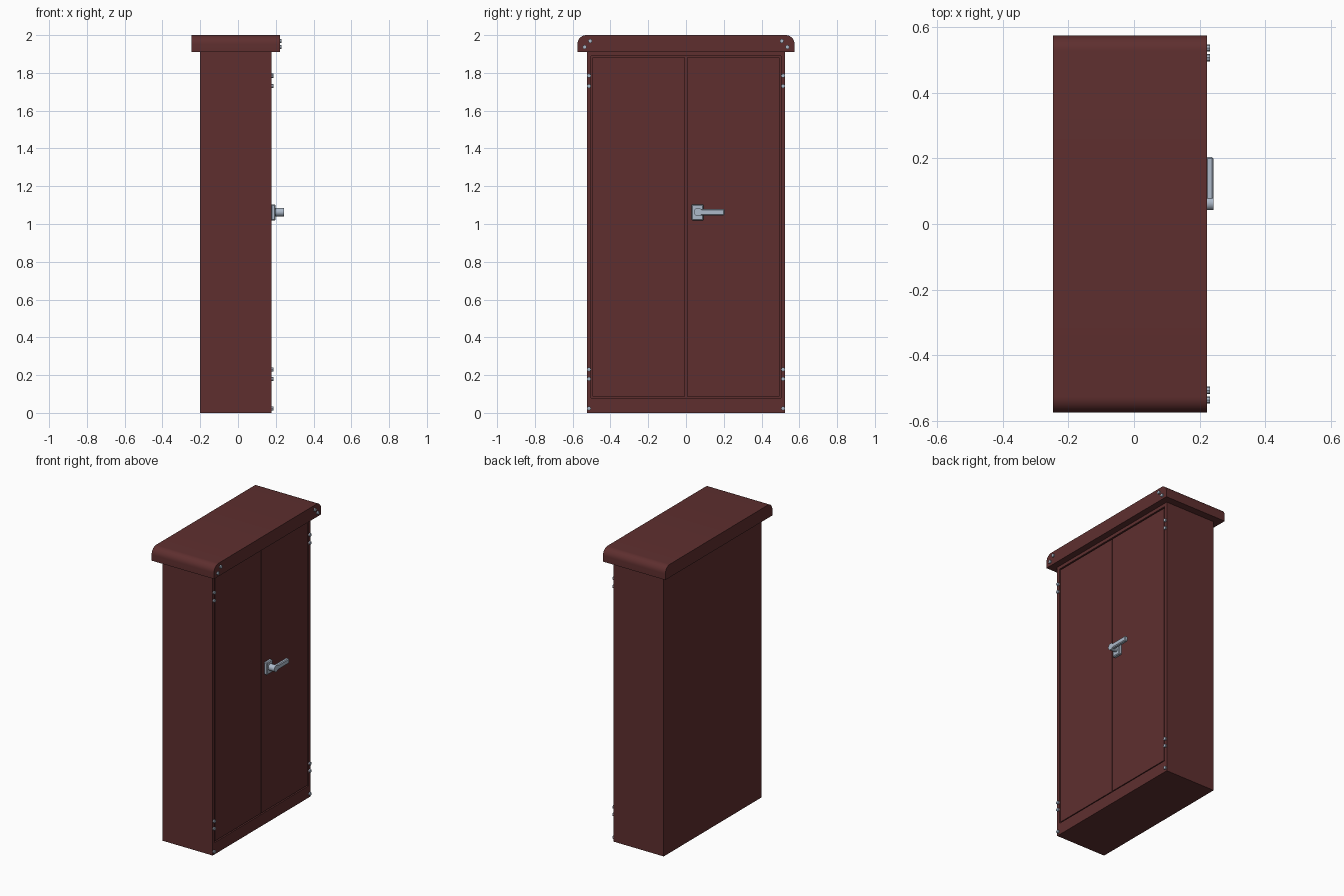
import bpy, bmesh, math
from mathutils import Matrix, Vector

if "Cube" in bpy.data.objects:
    bpy.data.objects.remove(bpy.data.objects["Cube"])


def material(name, colour):
    m = bpy.data.materials.new(name)
    m.use_nodes = True
    m.diffuse_color = colour
    m.node_tree.nodes["Principled BSDF"].inputs["Base Color"].default_value = colour
    return m


MAROON = material("maroon paint", (0.112, 0.028, 0.028, 1))
STEEL = material("pale steel", (0.42, 0.49, 0.59, 1))


def finish(name, bm, mat, smooth=False):
    bmesh.ops.recalc_face_normals(bm, faces=bm.faces)
    me = bpy.data.meshes.new(name)
    bm.to_mesh(me)
    bm.free()
    me.materials.append(mat)
    ob = bpy.data.objects.new(name, me)
    bpy.context.collection.objects.link(ob)
    if smooth:
        bpy.ops.object.select_all(action="DESELECT")
        ob.select_set(True)
        bpy.context.view_layer.objects.active = ob
        bpy.ops.object.shade_smooth_by_angle(angle=math.radians(35))
    return ob


def add_box(bm, lo, hi):
    lo, hi = Vector(lo), Vector(hi)
    mat = Matrix.Translation((lo + hi) / 2) @ Matrix.Diagonal((*(hi - lo), 1))
    return bmesh.ops.create_cube(bm, size=1, matrix=mat)["verts"]


def box(name, lo, hi, mat, bevel=0):
    bm = bmesh.new()
    add_box(bm, lo, hi)
    if bevel:
        bmesh.ops.bevel(bm, geom=bm.edges[:], offset=bevel, segments=1, affect="EDGES")
    return finish(name, bm, mat)


def rod(name, x0, x1, y, z, radius, sides, mat):
    # Cylinder lying along x
    bm = bmesh.new()
    place = Matrix.Translation(((x0 + x1) / 2, y, z)) @ Matrix.Rotation(math.pi / 2, 4, "Y")
    bmesh.ops.create_cone(bm, cap_ends=True, segments=sides, radius1=radius,
                          radius2=radius, depth=x1 - x0, matrix=place)
    return finish(name, bm, mat, smooth=sides > 8)


def extrude_profile(name, points, x0, x1, mat, smooth=False):
    # Outline in the y-z plane pushed along x
    bm = bmesh.new()
    face = bm.faces.new([bm.verts.new((x0, y, z)) for y, z in points])
    new = bmesh.ops.extrude_face_region(bm, geom=[face])["geom"]
    bmesh.ops.translate(bm, vec=(x1 - x0, 0, 0),
                        verts=[v for v in new if isinstance(v, bmesh.types.BMVert)])
    return finish(name, bm, mat, smooth)


FRONT = 0.177      # plane of the door side
ROOF_FRONT = 0.222

# Cabinet body with a shallow door opening in its +x side
bm = bmesh.new()
add_box(bm, (-0.2, -0.525, 0), (FRONT, 0.525, 1.912))
door_side = max(bm.faces, key=lambda f: f.calc_center_median().x)
bmesh.ops.inset_region(bm, faces=[door_side], thickness=0.02)
for v in door_side.verts:
    v.co.y = math.copysign(0.503, v.co.y)
    v.co.z = 0.08 if v.co.z < 1 else 1.889
opening = bmesh.ops.extrude_face_region(bm, geom=[door_side])["geom"]
bmesh.ops.translate(bm, vec=(-0.025, 0, 0),
                    verts=[v for v in opening if isinstance(v, bmesh.types.BMVert)])
bmesh.ops.delete(bm, geom=[door_side], context="FACES_ONLY")
finish("cabinet_body", bm, MAROON)

# Pair of doors with narrow gaps around them
for name, y0, y1 in (("right_door", -0.495, -0.004), ("left_door", 0.004, 0.495)):
    box(name, (FRONT - 0.026, y0, 0.087), (FRONT - 0.002, y1, 1.881), MAROON)

# Roof with rounded upper corners
R, HALF, TOP = 0.048, 0.575, 2.0
arc = [(HALF - R + R * math.cos(a), TOP - R + R * math.sin(a))
       for a in (i * math.pi / 16 for i in range(9))]
outline = [(HALF, 1.911)] + arc
outline += [(-y, z) for y, z in reversed(outline)]
extrude_profile("roof", outline, -0.247, ROOF_FRONT, MAROON, smooth=True)

# Bolts on the roof edge, hinges and plinth
for side, s in (("left", 1), ("right", -1)):
    for y, z in ((0.507, 1.969), (0.537, 1.937)):
        rod(side + "_roof_bolt", ROOF_FRONT - 0.002, 0.231, s * y, z, 0.011, 8, STEEL)
    for z in (1.785, 1.73, 0.23, 0.18, 0.024):
        rod(side + "_frame_bolt", FRONT - 0.002, 0.187, s * 0.514, z, 0.011, 8, STEEL)

# Handle: back plate, hub and lever
box("handle_plate", (FRONT - 0.003, 0.03, 1.018), (0.198, 0.092, 1.104), STEEL, 0.005)
rod("handle_hub", 0.195, 0.243, 0.064, 1.063, 0.022, 20, STEEL)
box("handle_lever", (0.219, 0.064, 1.046), (0.243, 0.204, 1.08), STEEL, 0.005)
